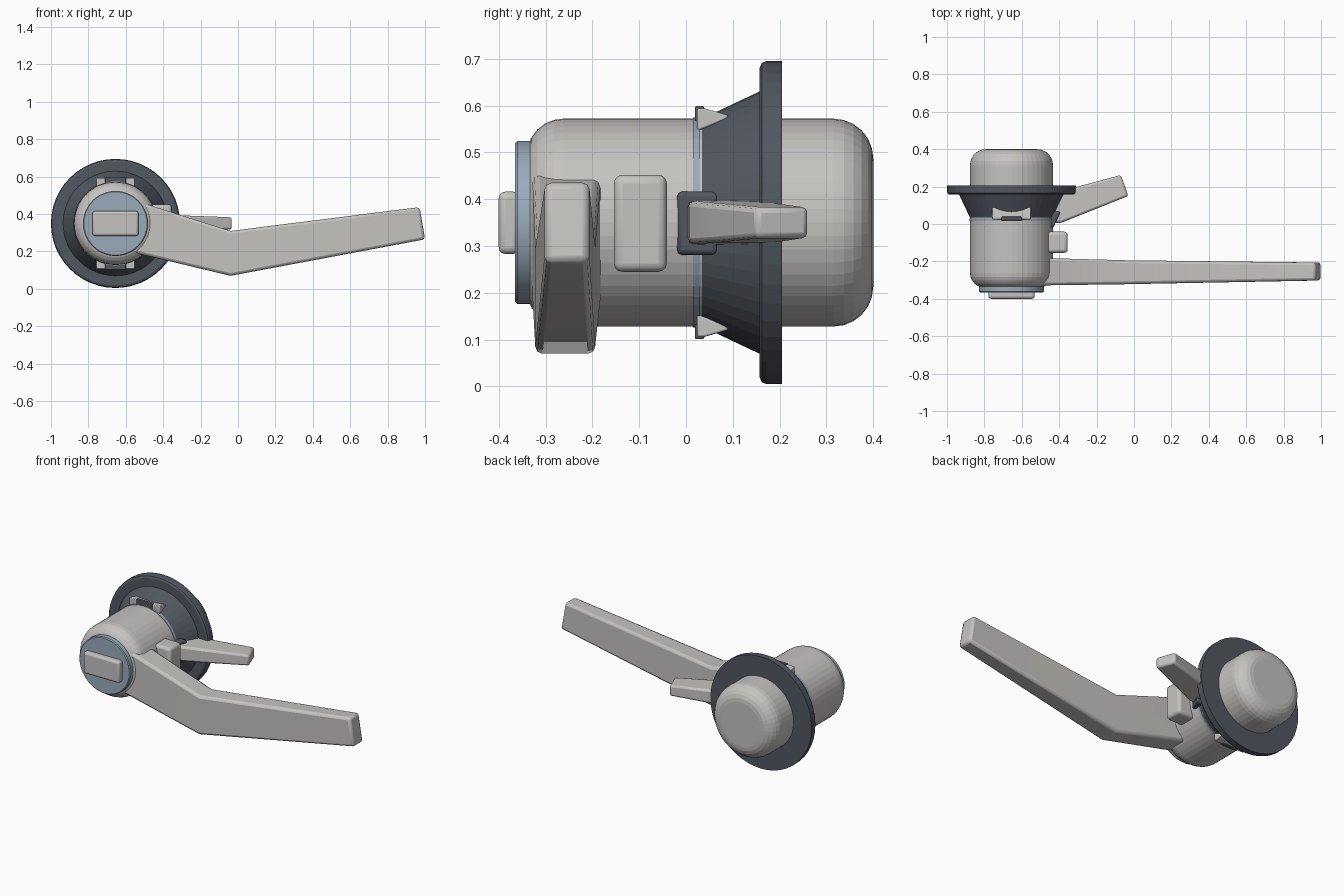
import bpy, bmesh, math
from mathutils import Matrix, Vector

cube = bpy.data.objects.get("Cube")
if cube:
    bpy.data.objects.remove(cube, do_unlink=True)

CX, CZ = -0.655, 0.35   # axis of the round housing, running along y


def material(name, rgb):
    m = bpy.data.materials.new(name)
    m.use_nodes = True
    m.diffuse_color = (*rgb, 1)
    m.node_tree.nodes["Principled BSDF"].inputs["Base Color"].default_value = (*rgb, 1)
    return m


grey = material("light grey", (0.56, 0.55, 0.53))
dark = material("dark slate", (0.085, 0.095, 0.12))
blue = material("steel blue", (0.32, 0.41, 0.5))


def finish(name, bm, mat, bevel=0, segments=2, smooth=False):
    bmesh.ops.recalc_face_normals(bm, faces=bm.faces)
    mesh = bpy.data.meshes.new(name)
    bm.to_mesh(mesh)
    bm.free()
    mesh.materials.append(mat)
    ob = bpy.data.objects.new(name, mesh)
    bpy.context.collection.objects.link(ob)
    if bevel:
        mod = ob.modifiers.new("Bevel", "BEVEL")
        mod.width, mod.segments = bevel, segments
        mod.limit_method, mod.angle_limit = "ANGLE", math.radians(25)
    if smooth:
        bpy.ops.object.select_all(action="DESELECT")
        ob.select_set(True)
        bpy.context.view_layer.objects.active = ob
        bpy.ops.object.shade_smooth_by_angle(angle=math.radians(35))
    return ob


def lathe(name, profile, mat, sides=48, smooth=False):
    """Spin (radius, y) points around the housing axis and cap both ends."""
    bm = bmesh.new()
    rings = []
    for r, y in profile:
        angles = [2 * math.pi * i / sides for i in range(sides)]
        rings.append([bm.verts.new((CX + r * math.cos(a), y, CZ + r * math.sin(a)))
                      for a in angles])
    for a, b in zip(rings, rings[1:]):
        for i in range(sides):
            j = (i + 1) % sides
            bm.faces.new((a[i], a[j], b[j], b[i]))
    bm.faces.new(rings[0])
    bm.faces.new(rings[-1])
    return finish(name, bm, mat, smooth=smooth)


def fillet(r, y, size, direction, steps=6):
    """Rounded end of a cylinder, from its wall to its flat end."""
    pts = []
    for i in range(steps + 1):
        a = math.pi / 2 * i / steps
        pts.append((r - size + size * math.cos(a),
                    y + direction * size * (math.sin(a) - 1)))
    return pts


def loft(name, sections, mat, flat_axis, bevel=0.012):
    """Bar through sections (edge a, edge b, low, high); low and high lie on flat_axis."""
    bm = bmesh.new()
    rings = []
    for a, b, lo, hi in sections:
        ring = []
        for p, depth in ((a, lo), (a, hi), (b, hi), (b, lo)):
            co = [p[0], depth, p[1]] if flat_axis == "y" else [p[0], p[1], depth]
            ring.append(bm.verts.new(co))
        rings.append(ring)
    for a, b in zip(rings, rings[1:]):
        for i in range(4):
            j = (i + 1) % 4
            bm.faces.new((a[i], a[j], b[j], b[i]))
    bm.faces.new(rings[0])
    bm.faces.new(rings[-1])
    return finish(name, bm, mat, bevel, smooth=True)


def box(name, lo, hi, mat, bevel=0.012):
    bm = bmesh.new()
    lo, hi = Vector(lo), Vector(hi)
    bmesh.ops.create_cube(bm, size=1, matrix=Matrix.Translation((lo + hi) / 2)
                          @ Matrix.Diagonal((*(hi - lo), 1)))
    return finish(name, bm, mat, bevel, 3, smooth=True)


# Round housing with rounded ends
R = 0.222
lathe("housing", fillet(R, -0.34, 0.078, -1)[::-1] + fillet(R, 0.4, 0.085, 1), grey)

# Dark collar and flange
lathe("collar", [(0.18, 0.028), (0.219, 0.028), (0.281, 0.159), (0.2, 0.159)], dark)
lathe("flange", [(0.2, 0.157), (0.33, 0.157), (0.341, 0.162), (0.345, 0.172),
                 (0.345, 0.205), (0.2, 0.205)], dark)

# Blue seam ring and front cap
lathe("seam_ring", [(0.2, 0.015), (0.2245, 0.015), (0.2245, 0.03), (0.2, 0.03)], blue)
lathe("front_cap", [(0.174, -0.33), (0.174, -0.36), (0.169, -0.365)], blue, smooth=True)
box("front_button", (CX - 0.123, -0.4, 0.283), (CX + 0.123, -0.355, 0.416), grey, 0.014)

# Long bent lever
loft("main_lever", [
    ((-0.58, 0.478), (-0.58, 0.2), -0.328, -0.182),
    ((-0.48, 0.45), (-0.5, 0.18), -0.328, -0.182),
    ((-0.04, 0.31), (-0.04, 0.07), -0.322, -0.194),
    ((0.971, 0.437), (1.0, 0.265), -0.302, -0.206)], grey, "y", 0.015)

# Side block
box("side_block", (-0.5, -0.154, 0.245), (-0.355, -0.041, 0.452), grey, 0.018)

# Small lever and its dark bracket
loft("small_lever", [
    ((-0.42, 0.003), (-0.47, 0.155), 0.303, 0.397),
    ((-0.385, 0.008), (-0.43, 0.166), 0.304, 0.396),
    ((-0.25, 0.062), (-0.29, 0.203), 0.308, 0.391),
    ((-0.03, 0.15), (-0.07, 0.262), 0.317, 0.383)], grey, "z")
loft("lever_bracket", [
    ((-0.43, -0.019), (-0.48, -0.019), 0.281, 0.416),
    ((-0.393, 0.066), (-0.48, 0.066), 0.281, 0.416)], dark, "z", 0.01)

# Clips above and below the housing
for label, s in (("upper", 1), ("lower", -1)):
    bm = bmesh.new()
    vs = []
    for x in (CX - 0.103, CX + 0.103):
        vs.append([bm.verts.new((x, y, CZ + s * h)) for y, h in
                   ((0.024, 0.196), (0.024, 0.244), (0.04, 0.244), (0.091, 0.229), (0.086, 0.22))])
    n = len(vs[0])
    for i in range(n):
        j = (i + 1) % n
        bm.faces.new((vs[0][i], vs[0][j], vs[1][j], vs[1][i]))
    bm.faces.new(vs[0])
    bm.faces.new(vs[1])
    finish(label + "_clip", bm, grey, 0.004, smooth=True)
    z = sorted((CZ + s * 0.19, CZ + s * 0.249))
    box(label + "_clip_plate", (CX - 0.055, 0.019, z[0]), (CX + 0.055, 0.039, z[1]), dark, 0.004)
